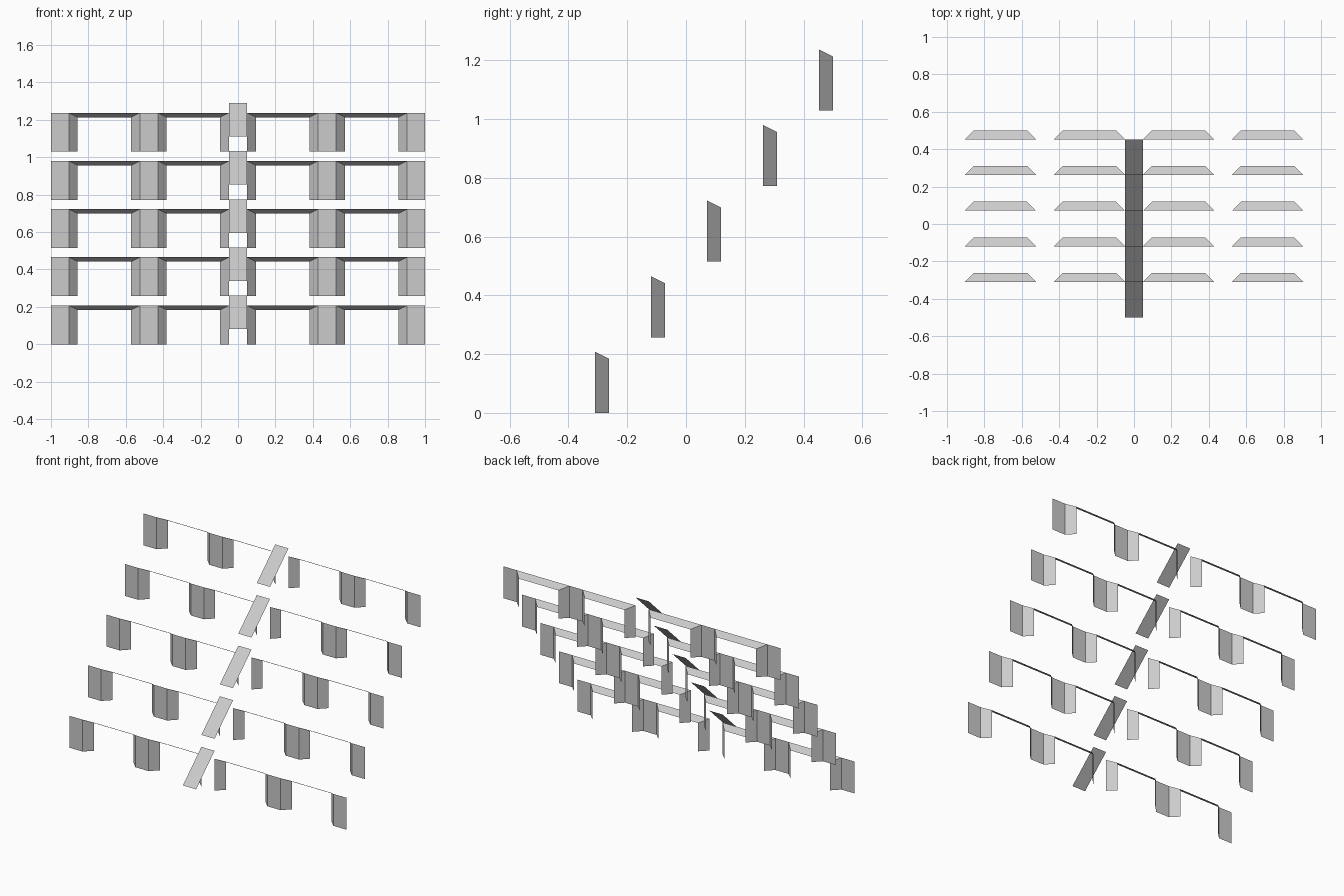
import bpy

if "Cube" in bpy.data.objects:
    bpy.data.objects.remove(bpy.data.objects["Cube"])

U = 1 / 21            # plan module
ROWS = 5
PITCH_Y, PITCH_Z = 4 * U, 0.2574
TOP, BACK_TOP = 0.208, 0.184   # opening height at front and back edge


def sheet(name, quads):
    """Single-sided flat sheet made of separate quads."""
    verts = [p for q in quads for p in q]
    faces = [tuple(range(i, i + 4)) for i in range(0, len(verts), 4)]
    mesh = bpy.data.meshes.new(name)
    mesh.from_pydata(verts, [], faces)
    obj = bpy.data.objects.new(name, mesh)
    bpy.context.collection.objects.link(obj)
    return obj


for r in range(ROWS):
    y = -0.5 + PITCH_Y * (r + 1)
    yb = y + U
    z = PITCH_Z * r

    # flat wall piers between the openings
    piers = []
    for a, b in ((-21, -19), (-11, -9), (9, 11), (19, 21)):
        piers.append([(a * U, y, z), (b * U, y, z),
                      (b * U, y, z + TOP), (a * U, y, z + TOP)])
    sheet(f"wall_piers_{r + 1}", piers)

    # splayed reveals and sloping head of each opening
    jambs, heads = [], []
    for c in (-15, -5, 5, 15):
        l, rt = (c - 4) * U, (c + 4) * U
        lb, rb = (c - 3) * U, (c + 3) * U
        jambs.append([(l, y, z), (lb, yb, z),
                      (lb, yb, z + BACK_TOP), (l, y, z + TOP)])
        jambs.append([(rb, yb, z), (rt, y, z),
                      (rt, y, z + TOP), (rb, yb, z + BACK_TOP)])
        heads.append([(lb, yb, z + BACK_TOP), (rb, yb, z + BACK_TOP),
                      (rt, y, z + TOP), (l, y, z + TOP)])
    sheet(f"opening_jambs_{r + 1}", jambs)
    sheet(f"opening_heads_{r + 1}", heads)

    # sloping centre panel rising to the wall
    sheet(f"centre_ramp_{r + 1}", [[
        (-U, y - PITCH_Y, z + 0.081), (U, y - PITCH_Y, z + 0.081),
        (U, y, z + 0.26), (-U, y, z + 0.26)]])
